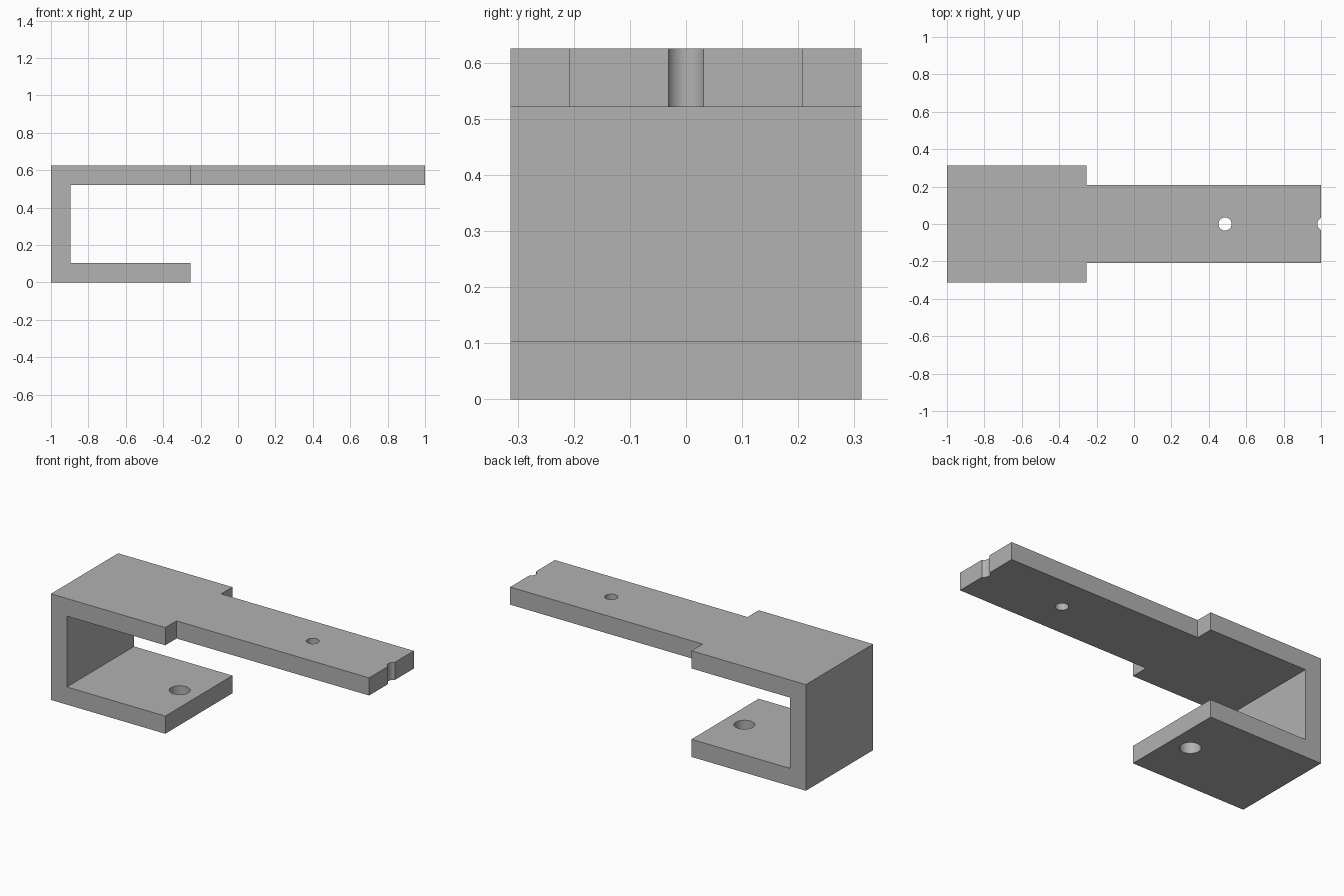
import bpy
import bmesh
from math import radians

cube = bpy.data.objects.get("Cube")
if cube:
    bpy.data.objects.remove(cube, do_unlink=True)

# Main dimensions
HEIGHT, THICK = 0.625, 0.104
HALF_WIDTH, ARM_HALF_WIDTH = 0.3125, 0.208
BACK, STEP, TIP = -1.0, -0.255, 1.0
WALL = BACK + THICK

grey = bpy.data.materials.new("plain grey")
grey.use_nodes = True
grey.diffuse_color = (0.445, 0.445, 0.445, 1)
grey.node_tree.nodes["Principled BSDF"].inputs["Base Color"].default_value = grey.diffuse_color


def extruded_profile(name, points, half_width):
    """Extrude an (x, z) outline symmetrically along y."""
    bm = bmesh.new()
    face = bm.faces.new([bm.verts.new((x, -half_width, z)) for x, z in points])
    out = bmesh.ops.extrude_face_region(bm, geom=[face])
    verts = [v for v in out["geom"] if isinstance(v, bmesh.types.BMVert)]
    bmesh.ops.translate(bm, verts=verts, vec=(0, 2 * half_width, 0))
    bmesh.ops.recalc_face_normals(bm, faces=bm.faces)
    mesh = bpy.data.meshes.new(name)
    bm.to_mesh(mesh)
    bm.free()
    obj = bpy.data.objects.new(name, mesh)
    bpy.context.collection.objects.link(obj)
    return obj


def cut(target, cutter):
    """Subtract a cutter from the target, then remove the cutter."""
    cutter.hide_render = True
    mod = target.modifiers.new("cut", "BOOLEAN")
    mod.operation, mod.solver, mod.object = "DIFFERENCE", "EXACT", cutter
    bpy.ops.object.select_all(action="DESELECT")
    bpy.context.view_layer.objects.active = target
    target.select_set(True)
    bpy.ops.object.modifier_apply(modifier=mod.name)
    bpy.data.objects.remove(cutter, do_unlink=True)


# Clamp body: U-shaped side profile with a long upper arm
bracket = extruded_profile("clamp_bracket", [
    (BACK, 0), (STEP, 0), (STEP, THICK), (WALL, THICK),
    (WALL, HEIGHT - THICK), (TIP, HEIGHT - THICK), (TIP, HEIGHT), (BACK, HEIGHT),
], HALF_WIDTH)
bracket.data.materials.append(grey)

# Narrow the arm on both sides
for side in (-1, 1):
    bpy.ops.mesh.primitive_cube_add(size=1, location=(STEP + 1, side * (ARM_HALF_WIDTH + 0.5), HEIGHT))
    cutter = bpy.context.object
    cutter.scale = (2, 1, 1)
    cut(bracket, cutter)

# Arm hole, half-open notch at the tip, and screw hole in the lower jaw
for x, z, radius in ((0.487, HEIGHT, 0.035), (1.015, HEIGHT, 0.035), (-0.38, 0, 0.056)):
    bpy.ops.mesh.primitive_cylinder_add(vertices=48, radius=radius, depth=0.5, location=(x, 0, z))
    cut(bracket, bpy.context.object)

bracket.select_set(True)
bpy.context.view_layer.objects.active = bracket
bpy.ops.object.shade_smooth_by_angle(angle=radians(30))
